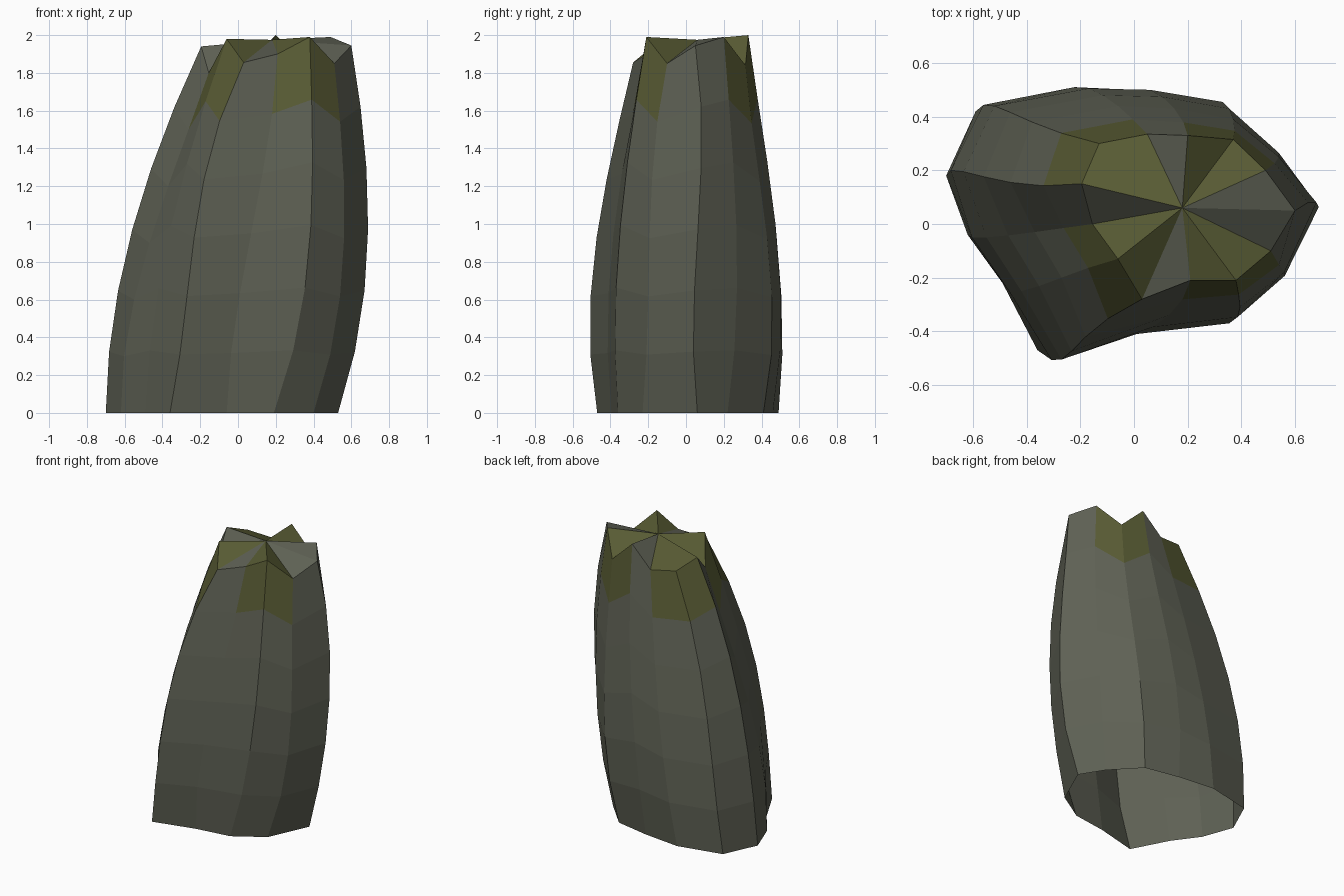
import bpy, bmesh

if "Cube" in bpy.data.objects:
    bpy.data.objects.remove(bpy.data.objects["Cube"])

# Each rib of the pillar: plan position at the foot, 1/3 and 2/3 height, then the jagged top point
RIBS = [
    ((.53, .06), (.67, .045), (.68, .08), (.60, .05, 1.945)),
    ((.43, .22), (.52, .27), (.54, .25), (.49, .20, 1.99)),
    ((.25, .41), (.33, .455), (.37, .39), (.37, .315, 1.84)),
    ((.00, .46), (.06, .50), (.15, .43), (.20, .33, 2.0)),
    ((-.27, .49), (-.17, .505), (-.06, .44), (.05, .335, 1.855)),
    ((-.59, .42), (-.52, .44), (-.38, .38), (-.13, .30, 1.88)),
    ((-.70, .18), (-.635, .195), (-.46, .155), (-.195, .15, 1.94)),
    ((-.62, -.04), (-.55, -.05), (-.37, -.03), (-.155, 0, 1.80)),
    ((-.49, -.22), (-.42, -.25), (-.27, -.20), (-.06, -.13, 1.98)),
    ((-.36, -.47), (-.27, -.505), (-.18, -.42), (.03, -.28, 1.855)),
    ((-.06, -.395), (.01, -.41), (.13, -.34), (.21, -.21, 1.90)),
    ((.19, -.36), (.355, -.37), (.395, -.31), (.38, -.21, 1.99)),
    ((.40, -.23), (.54, -.20), (.56, -.18), (.51, -.10, 1.85)),
]
PEAK = (.18, .06, 1.975)
LEVELS = 6


def material(name, rgb):
    m = bpy.data.materials.new(name)
    m.diffuse_color = (*rgb, 1)
    m.use_nodes = True
    m.node_tree.nodes["Principled BSDF"].inputs["Base Color"].default_value = m.diffuse_color
    return m


def cubic(p, t):
    """Smooth curve through four values at t = 0, 1/3, 2/3, 1."""
    u = 3 * t
    return (-p[0] * (u-1) * (u-2) * (u-3) / 6 + p[1] * u * (u-2) * (u-3) / 2
            - p[2] * u * (u-1) * (u-3) / 2 + p[3] * u * (u-1) * (u-2) / 6)


bm = bmesh.new()
columns = []
for rib in RIBS:
    columns.append([bm.verts.new((cubic([p[0] for p in rib], k / LEVELS),
                                  cubic([p[1] for p in rib], k / LEVELS),
                                  rib[3][2] * k / LEVELS)) for k in range(LEVELS + 1)])
peak = bm.verts.new(PEAK)

# Walls and top fan; two of every three segments carry moss near the top
n = len(columns)
for i in range(n):
    a, b = columns[i], columns[(i + 1) % n]
    mossy = i % 3 != 0 and i < n - 1
    for k in range(LEVELS):
        f = bm.faces.new((a[k], b[k], b[k + 1], a[k + 1]))
        f.material_index = int(mossy and k == LEVELS - 1)
    f = bm.faces.new((a[-1], b[-1], peak))
    f.material_index = int(mossy)

mesh = bpy.data.meshes.new("rock_pillar")
bm.to_mesh(mesh)
bm.free()
mesh.materials.append(material("grey green rock", (.112, .119, .089)))
mesh.materials.append(material("dark moss", (.098, .105, .034)))
bpy.context.collection.objects.link(bpy.data.objects.new("rock_pillar", mesh))
